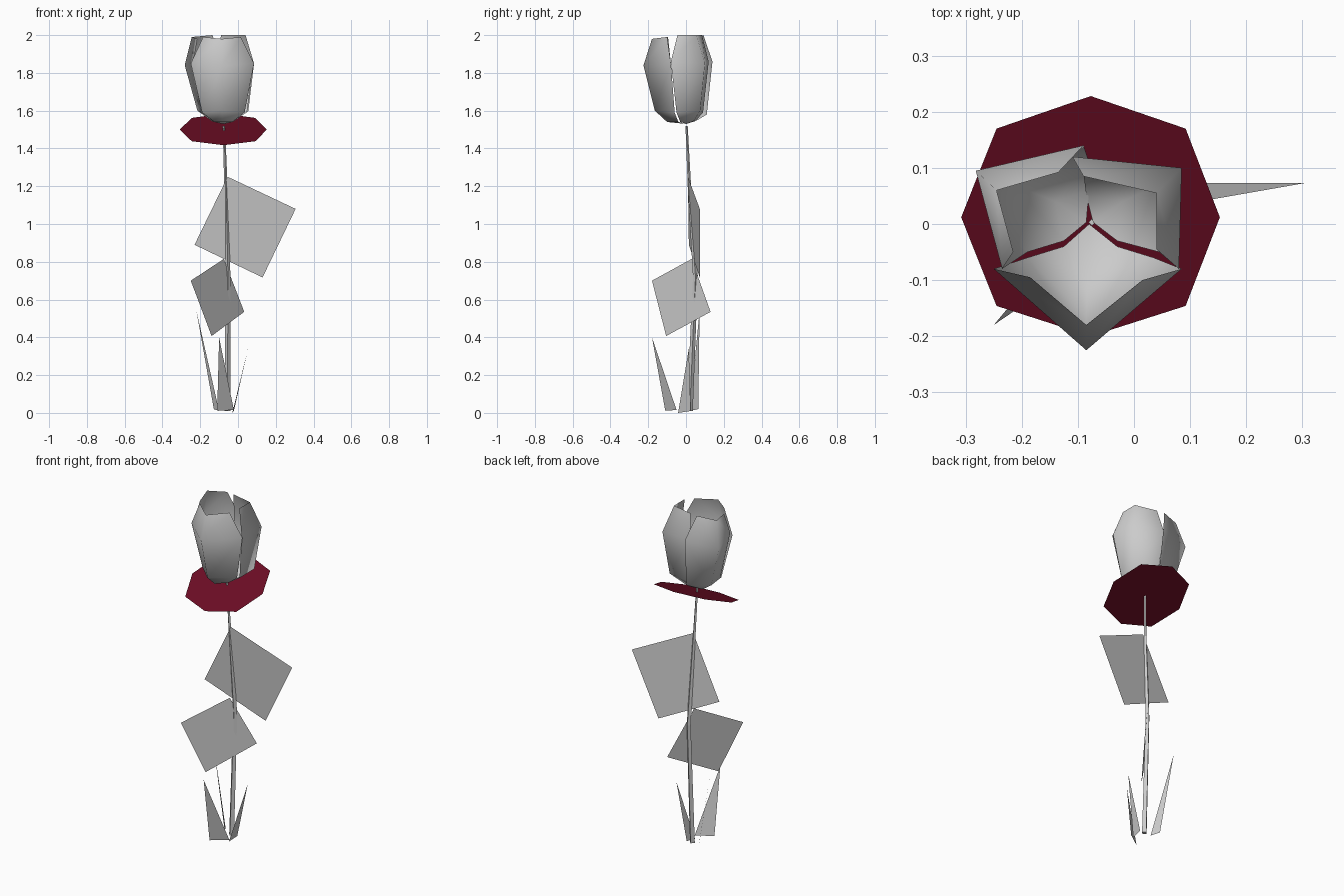
import bpy
from mathutils import Vector


def material(name, rgb):
    m = bpy.data.materials.new(name)
    m.diffuse_color = (*rgb, 1)
    return m


grey = material("pale grey", (0.6, 0.6, 0.6))
red = material("dark red", (0.15, 0.004, 0.018))


def add(name, verts, faces, mat, smooth=False):
    me = bpy.data.meshes.new(name)
    me.from_pydata(verts, [], faces)
    me.materials.append(mat)
    ob = bpy.data.objects.new(name, me)
    bpy.context.collection.objects.link(ob)
    if smooth:
        for p in me.polygons:
            p.use_smooth = True
    return ob


# Petals: rows of three points (edge, middle, edge) rising from the base point
def petal(name, base, rows):
    verts = [base] + [p for r in rows for p in r]
    faces = [(0, 2, 1), (0, 3, 2)]
    for r in range(len(rows) - 1):
        for c in (1, 2):
            a = 3 * r + c
            faces.append((a, a + 1, a + 4, a + 3))
    add(name, verts, faces, grey, True)


petal("front_petal", (-0.08, 0.0, 1.53), [
    [(-0.125, -0.04, 1.54), (-0.083, -0.1, 1.54), (-0.03, -0.04, 1.54)],
    [(-0.19, -0.06, 1.59), (-0.085, -0.165, 1.60), (0.035, -0.06, 1.59)],
    [(-0.25, -0.08, 1.85), (-0.085, -0.225, 1.84), (0.085, -0.08, 1.85)],
    [(-0.185, -0.095, 1.99), (-0.085, -0.18, 1.98), (0.015, -0.10, 1.99)]])
petal("right_petal", (-0.073, 0.003, 1.53), [
    [(-0.03, -0.03, 1.54), (-0.02, 0.04, 1.545), (-0.085, 0.05, 1.545)],
    [(0.045, -0.05, 1.59), (0.055, 0.075, 1.60), (-0.09, 0.09, 1.59)],
    [(0.08, -0.08, 1.86), (0.085, 0.10, 1.85), (-0.11, 0.12, 1.86)],
    [(0.04, -0.045, 2.0), (0.04, 0.055, 2.0), (-0.09, 0.085, 2.0)]])
petal("left_petal", (-0.085, 0.003, 1.53), [
    [(-0.125, -0.03, 1.54), (-0.14, 0.04, 1.545), (-0.08, 0.06, 1.55)],
    [(-0.19, -0.05, 1.59), (-0.215, 0.07, 1.60), (-0.08, 0.11, 1.58)],
    [(-0.235, -0.08, 1.86), (-0.282, 0.095, 1.84), (-0.09, 0.14, 1.86)],
    [(-0.215, -0.05, 1.98), (-0.245, 0.06, 1.99), (-0.135, 0.092, 2.0)]])

# Tilted eight-sided collar under the bud
ring = [(-0.308, 0.012), (-0.245, 0.17), (-0.077, 0.228), (0.092, 0.17),
        (0.153, 0.012), (0.092, -0.146), (-0.077, -0.2), (-0.245, -0.146)]
add("collar", [(x, y, 1.5 + 0.39 * (y - 0.012)) for x, y in ring],
    [tuple(reversed(range(8)))], red)

# Thin bent four-sided stem: centre and half width per ring
path = [((-0.056, 0.02, 0.01), 0.016), ((-0.053, 0.05, 0.72), 0.013),
        ((-0.064, 0.018, 1.2), 0.009), ((-0.075, 0.003, 1.52), 0.006)]
verts, faces = [], []
for c, r in path:
    for dx, dy in ((r, 0), (0, r), (-r, 0), (0, -r)):
        verts.append(Vector(c) + Vector((dx, dy, 0)))
for k in range(len(path) - 1):
    for i in range(4):
        j = (i + 1) % 4
        faces.append((4 * k + i, 4 * k + j, 4 * k + 4 + j, 4 * k + 4 + i))
faces += [(3, 2, 1, 0), tuple(range(len(verts) - 4, len(verts)))]
add("stem", verts, faces, grey)

# Square leaves
add("upper_leaf", [(-0.055, 0.01, 1.25), (-0.23, 0.015, 0.89),
                   (0.13, 0.073, 0.717), (0.305, 0.073, 1.08)], [(0, 1, 2, 3)], grey)
add("lower_leaf", [(-0.075, 0.03, 0.815), (-0.25, -0.18, 0.70),
                   (-0.14, -0.105, 0.407), (0.033, 0.13, 0.535)], [(0, 1, 2, 3)], grey)

# Pointed blades at the foot
blades = {
    "left_blade": [(-0.128, 0.065, 0.02), (-0.10, 0.02, 0.01), (-0.22, 0.072, 0.54)],
    "front_blade": [(-0.11, -0.11, 0.012), (-0.022, -0.05, 0.015), (-0.10, -0.18, 0.40)],
    "right_blade": [(-0.03, -0.042, 0.0), (-0.022, 0.025, 0.01), (0.053, 0.015, 0.34)],
}
for name, pts in blades.items():
    add(name, pts, [(0, 1, 2)], grey)
